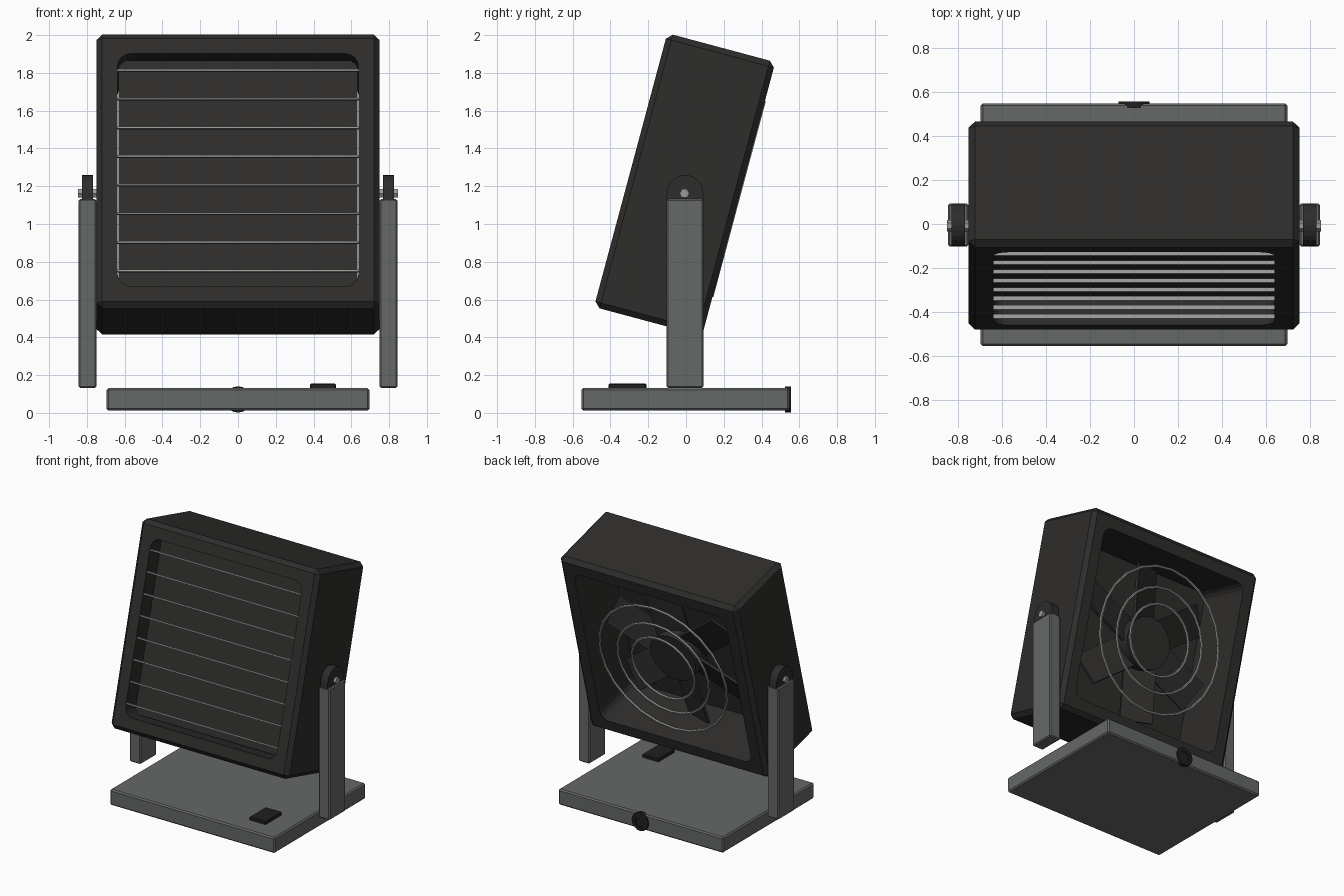
import bpy, bmesh
from math import radians, cos, sin, pi
from mathutils import Matrix, Vector

if "Cube" in bpy.data.objects:
    bpy.data.objects.remove(bpy.data.objects["Cube"])

def mat(name, *c):
    m = bpy.data.materials.new(name)
    m.diffuse_color = (*c, 1)
    m.use_nodes = True
    m.node_tree.nodes["Principled BSDF"].inputs["Base Color"].default_value = m.diffuse_color
    return m

DARK, BLACK = mat("dark_plastic", .027, .026, .025), mat("black_plastic", .014, .014, .014)
GREY, STEEL = mat("grey_metal", .128, .138, .132), mat("steel", .33, .33, .32)
HEAD = Matrix.Translation((0, -0.007, 1.209)) @ Matrix.Rotation(radians(-15), 4, 'X')
I = Matrix.Identity(4)

def finish(name, bm, m, M=I, smooth=False):
    bmesh.ops.recalc_face_normals(bm, faces=bm.faces)
    me = bpy.data.meshes.new(name)
    bm.to_mesh(me)
    bm.free()
    ob = bpy.data.objects.new(name, me)
    bpy.context.collection.objects.link(ob)
    ob.matrix_world = M
    me.materials.append(m)
    if smooth:
        bpy.context.view_layer.objects.active = ob
        ob.select_set(True)
        bpy.ops.object.shade_smooth_by_angle()
        ob.select_set(False)
    return ob

def box(name, c, s, m, M=I, bevel=0.0):
    bm = bmesh.new()
    bmesh.ops.create_cube(bm, size=1, matrix=Matrix.Translation(c) @ Matrix.Diagonal((*s, 1)))
    if bevel:
        bmesh.ops.bevel(bm, geom=bm.edges[:], offset=bevel, segments=1, affect='EDGES')
    return finish(name, bm, m, M)

def cyl(name, c, r, length, axis, n, m, M=I):
    bm = bmesh.new()
    R = Vector((0, 0, 1)).rotation_difference(Vector(axis)).to_matrix().to_4x4()
    bmesh.ops.create_cone(bm, cap_ends=True, segments=n, radius1=r, radius2=r, depth=length,
                          matrix=Matrix.Translation(c) @ R)
    return finish(name, bm, m, M, n > 8)

def prism(name, pts, vec, m, M=I):
    bm = bmesh.new()
    f = bm.faces.new([bm.verts.new(p) for p in pts])
    r = bmesh.ops.extrude_face_region(bm, geom=[f])
    bmesh.ops.translate(bm, verts=[v for v in r['geom'] if isinstance(v, bmesh.types.BMVert)], vec=vec)
    return finish(name, bm, m, M)

def ring(name, y, R, r, m, M, n=24, k=6, z=0, phase=0):
    bm = bmesh.new()
    loops = []
    for i in range(n):
        a, loop = 2 * pi * i / n, []
        for j in range(k):
            t = 2 * pi * j / k + phase
            q = R + r * cos(t)
            loop.append(bm.verts.new((q * cos(a), y + r * sin(t), z + q * sin(a))))
        loops.append(loop)
    for i in range(n):
        a, b = loops[i], loops[(i + 1) % n]
        for j in range(k):
            bm.faces.new((a[j], b[j], b[(j + 1) % k], a[(j + 1) % k]))
    return finish(name, bm, m, M, True)

# housing: chamfered square shell with a rounded through opening
housing = box("housing", (0, 0, 0), (1.5, 0.592, 1.5), DARK, HEAD, 0.03)
H, CR = 0.638, 0.07
pts = []
for q, (sx, sz) in enumerate([(1, 1), (-1, 1), (-1, -1), (1, -1)]):
    for k in range(5):
        a = q * pi / 2 + k * pi / 8
        pts.append((sx * (H - CR) + CR * cos(a), -0.5, sz * (H - CR) + CR * sin(a)))
cutter = prism("opening_cutter", pts, (0, 1, 0), DARK, HEAD)
cutter.hide_render = True
b = housing.modifiers.new("opening", 'BOOLEAN')
b.operation, b.solver, b.object = 'DIFFERENCE', 'EXACT', cutter
bpy.context.view_layer.objects.active = housing
bpy.ops.object.modifier_apply(modifier="opening")
bpy.data.objects.remove(cutter)

# inner panel and front grille bars
box("inner_panel", (0, -0.155, 0), (1.265, 0.04, 1.265), DARK, HEAD)
for i in range(8):
    box("grille_bar", (0, -0.28, (i - 3.5) * 0.157), (1.276, 0.02, 0.01), STEEL, HEAD)

# short fan hub and shallow-pitched blades near the back
cyl("fan_hub", (0, 0.1, 0), 0.19, 0.14, (0, 1, 0), 24, DARK, HEAD)
for i in range(6):
    M = HEAD @ Matrix.Rotation(2 * pi * i / 6 + radians(7), 4, 'Y') @ Matrix.Translation((0, 0.09, 0)) \
        @ Matrix.Rotation(radians(20), 4, 'Z')
    box("fan_blade", (0, 0, 0.36), (0.24, 0.02, 0.4), DARK, M)

# rear guard rings
for R in (0.26, 0.38, 0.53):
    ring("guard_ring", 0.292, R, 0.01, STEEL, HEAD)

# base, switch and rear cord grommet
box("base", (0, -0.003, 0.072), (1.39, 1.1, 0.12), GREY, I, 0.01)
box("switch", (0.45, -0.31, 0.14), (0.14, 0.2, 0.03), BLACK, I, 0.006)
ring("cord_grommet", 0.54, 0.055, 0.021, BLACK, I, 16, 4, 0.071, pi / 4)
cyl("cord_socket", (0, 0.54, 0.071), 0.045, 0.016, (0, 1, 0), 16, BLACK)

# side posts, rounded ears and pivot bolts
for s in (-1, 1):
    x = s * 0.797
    box("side_post", (x, -0.005, 0.632), (0.094, 0.195, 1.0), GREY, I, 0.008)
    ear = [(x - 0.03, -0.005 + 0.097 * cos(k * pi / 12), 1.162 + 0.097 * sin(k * pi / 12)) for k in range(13)]
    ear += [(x - 0.03, -0.102, 1.1), (x - 0.03, 0.092, 1.1)]
    prism("pivot_ear", ear, (0.06, 0, 0), DARK)
    cyl("pivot_bolt", (x, -0.008, 1.162), 0.026, 0.1, (1, 0, 0), 6, STEEL)
